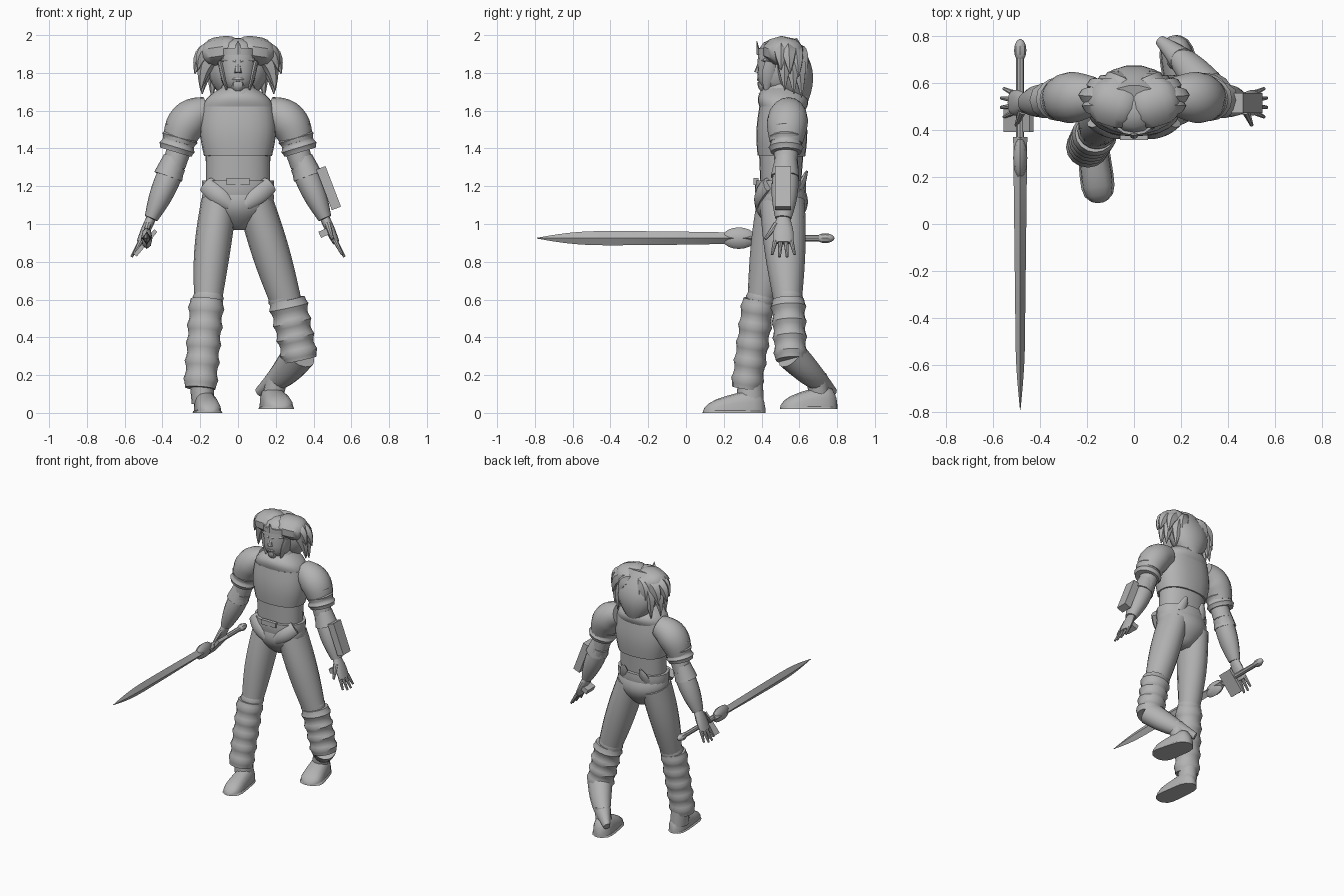
import bpy
import math
from mathutils import Vector

FRONT_AXIS = Vector((0, 1, 0))
UP_AXIS = Vector((0, 0, 1))
BOTH_SIDES = (("left", 1), ("right", -1))

cube = bpy.data.objects.get("Cube")
if cube:
    bpy.data.objects.remove(cube)

colour = (.45, .45, .45, 1)
grey = bpy.data.materials.new("plain grey")
grey.use_nodes = True
grey.diffuse_color = colour
grey.node_tree.nodes["Principled BSDF"].inputs["Base Color"].default_value = colour


def mix(first, last, amount):
    return first + (last - first) * amount


def round_power(value, power):
    return math.copysign(abs(value) ** power, value)


def limb(name, start, end, wide, narrow, depth=1, end_depth=None, swell=0, bend=(0, 0, 0),
         folds=0, cap=0, square=1, sides=16, axis=FRONT_AXIS, floor=None, mirror=1):
    """Tapered, swelling tube between two points; folds ripple it and cap rounds its ends."""
    start, end, bend = Vector(start), Vector(end), Vector(bend)
    end_depth = depth if end_depth is None else end_depth
    steps = folds * 4 if folds else 10
    amounts = [step / steps for step in range(steps + 1)]
    if cap:
        amounts = [(1 - math.cos(math.pi * amount)) / 2 for amount in amounts]
    verts, faces = [], []
    for amount in amounts:
        arch = math.sin(math.pi * amount)
        centre = start.lerp(end, amount) + bend * arch
        tangent = (end - start + bend * math.pi * math.cos(math.pi * amount)).normalized()
        across = axis.cross(tangent).normalized()
        outward = tangent.cross(across)
        width = mix(wide, narrow, amount) + swell * arch
        if folds:
            width *= 1 - .12 * abs(math.cos(math.pi * folds * amount))
        if cap:
            width *= max(.03, 1 - abs(2 * amount - 1) ** cap) ** .5
        height = width * mix(depth, end_depth, amount)
        for corner in range(sides):
            angle = math.tau * corner / sides
            point = centre + across * width * round_power(math.cos(angle), square)
            point += outward * height * round_power(math.sin(angle), square)
            if floor is not None:
                point.z = max(point.z, floor)
            verts.append((point.x * mirror, point.y, point.z))
    for ring in range(0, steps * sides, sides):
        for corner in range(sides):
            following = (corner + 1) % sides
            quad = (ring + corner, ring + following, ring + sides + following, ring + sides + corner)
            faces.append(quad[::mirror])
    first_cap = tuple(range(sides))
    last_cap = tuple(range(steps * sides, len(verts)))
    faces += [first_cap[::-mirror], last_cap[::mirror]]
    mesh = bpy.data.meshes.new(name)
    mesh.from_pydata(verts, [], faces)
    mesh.materials.append(grey)
    part = bpy.data.objects.new(name, mesh)
    bpy.context.collection.objects.link(part)
    bpy.ops.object.select_all(action='DESELECT')
    part.select_set(True)
    bpy.context.view_layer.objects.active = part
    bpy.ops.object.shade_smooth_by_angle(angle=math.radians(42))


def plate(name, centre, size, tilt=0):
    bpy.ops.mesh.primitive_cube_add(size=1, location=centre, rotation=(0, math.radians(tilt), 0))
    part = bpy.context.object
    part.name = name
    part.scale = size
    part.data.materials.append(grey)


# Torso, collar, pelvis and belt
limb("abdomen", (0, .5, 1.15), (0, .505, 1.42), wide=.168, narrow=.172, depth=.62, end_depth=.7, square=.9, sides=24)
limb("chest", (0, .505, 1.36), (0, .51, 1.62), wide=.18, narrow=.19, depth=.7, end_depth=.64,
     swell=.016, square=.85, sides=24)
limb("shoulder_yoke", (0, .51, 1.61), (0, .52, 1.73), wide=.19, narrow=.07, depth=.64, end_depth=1,
     swell=.03, square=.9, sides=24)
limb("collar", (0, .5, 1.66), (0, .52, 1.74), wide=.12, narrow=.08)
limb("neck", (0, .52, 1.68), (0, .52, 1.8), wide=.075, narrow=.07)
limb("pelvis", (0, .5, 1.22), (0, .51, .97), wide=.17, narrow=.05, depth=.65, end_depth=.9, swell=.07, sides=20)
limb("belt", (0, .5, 1.13), (0, .5, 1.23), wide=.178, narrow=.19, depth=.71, swell=.006, sides=24)
plate("belt_buckle", (0, .37, 1.225), (.12, .025, .035))
for side, mirror in BOTH_SIDES:
    limb(side + "_front_flap", (.17, .43, 1.21), (.04, .38, 1.1), wide=.045, narrow=.03, swell=.012,
         bend=(0, -.015, 0), depth=.5, sides=8, mirror=mirror)
    limb(side + "_back_flap", (.07, .64, 1.28), (.09, .6, 1.18), wide=.012, narrow=.035, depth=.5,
         swell=.01, sides=8, mirror=mirror)

# Legs: the right one is forward, the left one steps back
right_hip, right_knee, right_ankle = (-.1, .5, 1.12), (-.16, .39, .57), (-.2, .32, .13)
left_hip, left_knee, left_shin = (.09, .51, 1.12), (.26, .54, .57), (.33, .555, .28)
limb("right_trouser_leg", right_hip, right_knee, wide=.095, narrow=.07, depth=1.3, end_depth=.95,
     swell=.012, bend=(-.008, 0, 0))
limb("left_trouser_leg", left_hip, left_knee, wide=.095, narrow=.08, depth=1.25, end_depth=.9, swell=.012)
limb("right_knee_roll", (-.155, .4, .65), right_knee, wide=.08, narrow=.085, depth=.95, folds=1)
limb("left_knee_roll", (.23, .54, .65), left_knee, wide=.088, narrow=.09, depth=.9, folds=1)
limb("right_boot_shaft", (-.165, .385, .6), right_ankle, wide=.097, narrow=.092, depth=.95, folds=5)
limb("left_boot_shaft", (.26, .54, .6), left_shin, wide=.107, narrow=.1, depth=.9, folds=4)
limb("left_boot_flap", (.325, .555, .31), (.11, .78, .11), wide=.09, narrow=.025, depth=.9, swell=.012,
     bend=(.015, 0, -.01))
limb("left_ankle", (.21, .69, .2), (.18, .71, .06), wide=.055, narrow=.055)
limb("right_ankle", (-.195, .34, .2), (-.185, .34, .05), wide=.065, narrow=.06, end_depth=1.2)


def foot(name, heel, toe, heel_width, toe_width):
    base = heel[-1]
    shape = dict(cap=5, axis=UP_AXIS, square=.75, floor=base)
    limb(name, heel, toe, wide=heel_width, narrow=toe_width,
         depth=.14 / heel_width, end_depth=.052 / toe_width, **shape)
    limb(name + "_sole", heel, toe, wide=heel_width + .006, narrow=toe_width + .006, depth=.3, **shape)


foot("right_foot", (-.185, .42, 0), (-.145, .09, 0), .058, .07)
foot("left_foot", (.165, .8, .02), (.23, .5, .02), .065, .085)

# Arms and hands, alike on both sides
elbow, wrist, knuckles = (.34, .53, 1.31), (.46, .515, 1.03), (.52, .515, .9)
for side, mirror in BOTH_SIDES:
    limb(side + "_shoulder", (.16, .545, 1.6), (.315, .53, 1.43), wide=.075, narrow=.083, depth=1.05,
         swell=.024, bend=(.025, 0, .03), mirror=mirror)
    limb(side + "_pleated_sleeve", (.285, .53, 1.53), (.33, .53, 1.38), wide=.096, narrow=.098,
         depth=.95, folds=3, mirror=mirror)
    limb(side + "_upper_arm", (.3, .53, 1.43), elbow, wide=.065, narrow=.062, mirror=mirror)
    limb(side + "_forearm", elbow, wrist, wide=.065, narrow=.036, swell=.013, end_depth=1.2, mirror=mirror)
    limb(side + "_elbow_cuff", (.335, .53, 1.35), (.37, .525, 1.25), wide=.06, narrow=.078, sides=10, mirror=mirror)
    limb(side + "_palm", wrist, knuckles, wide=.026, narrow=.018, depth=1.4, end_depth=2.8, swell=.003,
         sides=12, mirror=mirror)
    for finger in range(4):
        spread = finger - 1.5
        shorter = .012 * abs(spread)
        limb(f"{side}_finger_{finger + 1}", (.515, .515 + spread * .028, .91),
             (.57 - shorter, .515 + spread * .04, .82 + shorter), wide=.013, narrow=.007, sides=8, mirror=mirror)
    limb(side + "_thumb", (.475, .48, 1), (.5, .42, .92), wide=.018, narrow=.008, sides=8, mirror=mirror)

# Plates worn on the arms
plate("left_forearm_shield", (.48, .513, 1.19), (.052, .085, .23), tilt=-21)
plate("left_hand_plate", (.46, .51, .955), (.06, .09, .035), tilt=-25)
plate("right_hand_plate", (-.49, .445, .9), (.17, .11, .022), tilt=-50)


# Sword, pointing forward from the right hand
def sword_part(name, back, front, **shape):
    limb(name, (-.483, back, .925), (-.483, front, .925), axis=UP_AXIS, **shape)


sword_part("sword_tip", -.4, -.79, wide=.021, narrow=.001, depth=1.8, swell=.006, sides=4)
sword_part("sword_blade", .37, -.4, wide=.03, narrow=.021, depth=.9, end_depth=1.8, sides=4)
sword_part("sword_guard", .37, .19, wide=.03, narrow=.03, depth=1.9, cap=2, sides=8)
sword_part("sword_grip", .72, .36, wide=.017, narrow=.017, sides=8)
sword_part("sword_pommel", .785, .69, wide=.026, narrow=.026, cap=2, sides=8)

# Head and face
limb("head", (0, .47, 1.69), (0, .5, 1.98), wide=.085, narrow=.11, depth=1.15, end_depth=1.05, cap=4, square=.9)
limb("nose", (0, .4, 1.87), (0, .38, 1.8), wide=.012, narrow=.02, sides=8)
limb("mouth", (-.035, .4, 1.765), (.035, .4, 1.765), wide=.01, narrow=.01, bend=(0, -.015, 0), sides=8)
limb("chin_beard", (0, .4, 1.755), (0, .41, 1.7), wide=.03, narrow=.015, swell=.01, depth=.7, sides=8)
limb("headband", (0, .495, 1.895), (0, .495, 1.93), wide=.104, narrow=.104, depth=1.14, square=.9)
limb("headband_crest", (0, .385, 1.9), (0, .375, 1.97), wide=.03, narrow=.002, depth=.4, sides=4)
for side, mirror in BOTH_SIDES:
    limb(side + "_brow", (.01, .388, 1.86), (.085, .42, 1.87), wide=.012, narrow=.01, sides=8, mirror=mirror)
    limb(side + "_sideburn", (.095, .45, 1.86), (.06, .425, 1.71), wide=.012, narrow=.005, depth=2.5,
         swell=.006, sides=8, mirror=mirror)

# Hair: a back mass falling to a point, crown lobes and two fans of swept locks
limb("hair_back", (0, .53, 1.97), (0, .62, 1.6), wide=.11, narrow=.01, depth=.55, end_depth=.75, swell=.095,
     sides=14)
for side, mirror in BOTH_SIDES:
    limb(side + "_crown_lobe", (-.02, .48, 1.93), (.19, .55, 1.9), wide=.078, narrow=.078, depth=1.35,
         cap=3, sides=10, mirror=mirror)
    for row, (reach, tip_height) in enumerate(((.23, 1.8), (.2, 1.7))):
        for lock in range(4):
            turn = math.radians(lock * 28 - 22 + row * 12)
            away, back = math.cos(turn), math.sin(turn)
            limb(f"{side}_hair_lock_{row + 1}_{lock + 1}", (.07 * away, .53 + .04 * back, 1.91),
                 (reach * away, .54 + .1 * back, tip_height - .04 * back), wide=.055, narrow=.003, swell=.018,
                 bend=(.03 * away, .015 * back, .045), depth=.9, sides=6, mirror=mirror)
